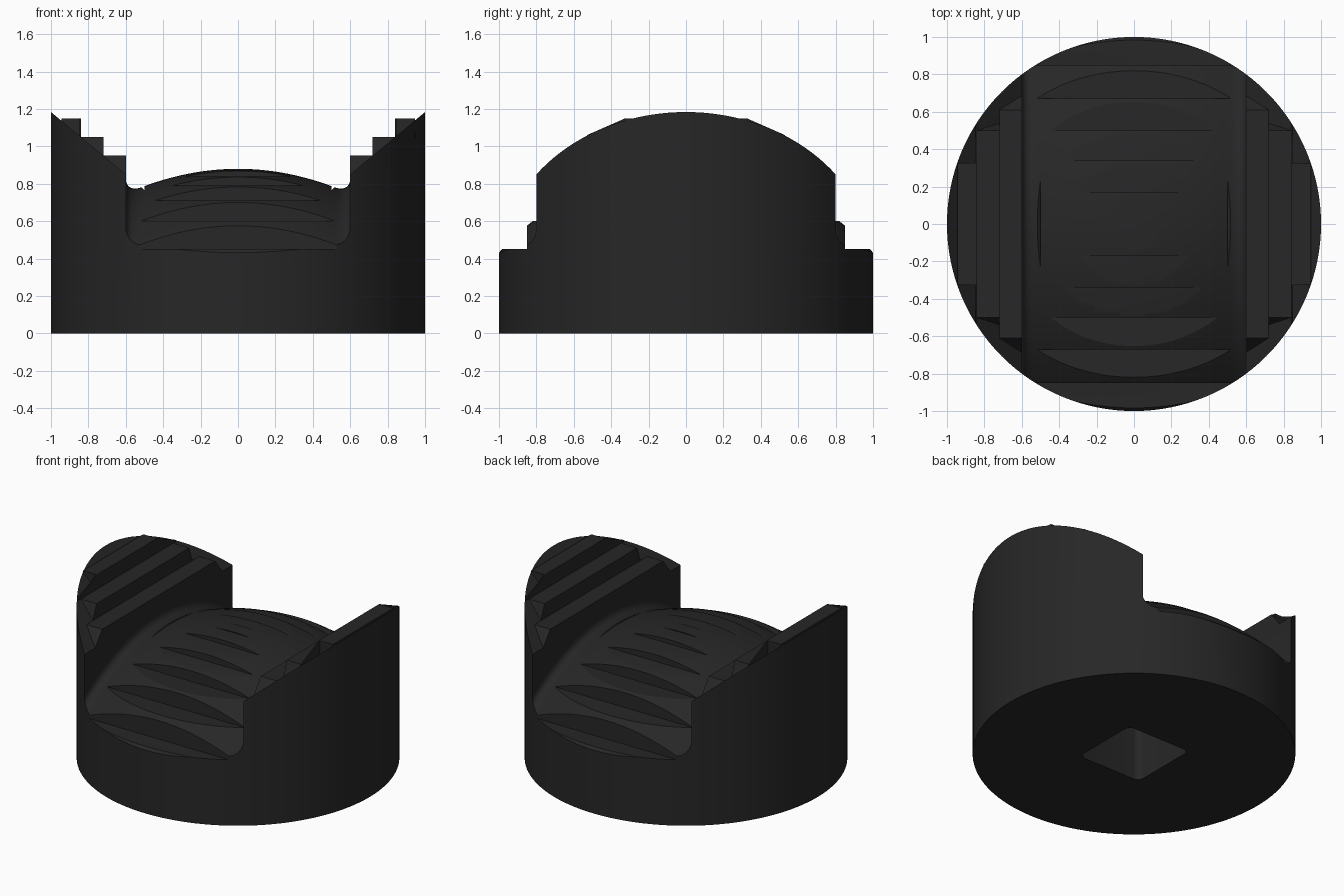
import bpy, bmesh, math

if "Cube" in bpy.data.objects:
    bpy.data.objects.remove(bpy.data.objects["Cube"])

mat = bpy.data.materials.new("matte_black")
mat.diffuse_color = (0.02, 0.02, 0.02, 1)
mat.use_nodes = True
mat.node_tree.nodes["Principled BSDF"].inputs["Base Color"].default_value = mat.diffuse_color


def make(name, bm):
    bmesh.ops.recalc_face_normals(bm, faces=bm.faces)
    me = bpy.data.meshes.new(name)
    bm.to_mesh(me)
    bm.free()
    ob = bpy.data.objects.new(name, me)
    bpy.context.collection.objects.link(ob)
    me.materials.append(mat)
    return ob


def prism(name, pts, axis, a, b):
    """Extrude a 2D profile from a to b: 'y' takes (x, z), 'x' takes (y, z), 'z' takes (x, y)."""
    place = {'x': lambda p, t: (t, p[0], p[1]),
             'y': lambda p, t: (p[0], t, p[1]),
             'z': lambda p, t: (p[0], p[1], t)}[axis]
    bm = bmesh.new()
    lo = [bm.verts.new(place(p, a)) for p in pts]
    hi = [bm.verts.new(place(p, b)) for p in pts]
    bm.faces.new(lo)
    bm.faces.new(hi)
    n = len(pts)
    for i in range(n):
        bm.faces.new((lo[i], lo[(i + 1) % n], hi[(i + 1) % n], hi[i]))
    return make(name, bm)


def cut(target, tool):
    m = target.modifiers.new("cut", 'BOOLEAN')
    m.operation = 'DIFFERENCE'
    m.solver = 'EXACT'
    m.object = tool
    bpy.context.view_layer.objects.active = target
    bpy.ops.object.modifier_apply(modifier=m.name)
    bpy.data.objects.remove(tool)


def arc(cx, cz, r, a0, a1, n=6):
    return [(cx + r * math.cos(math.radians(a0 + (a1 - a0) * i / n)),
             cz + r * math.sin(math.radians(a0 + (a1 - a0) * i / n))) for i in range(n + 1)]


# Round body
N = 128
body = prism("round_body", [(math.cos(2 * math.pi * i / N), math.sin(2 * math.pi * i / N))
                            for i in range(N)], 'z', 0, 1.3)

# Sloping tops of both side walls
for s in (-1, 1):
    cut(body, prism("wall_slope_cutter", [(s * 0.5, 0.767), (s * 1.1, 1.267), (s * 1.1, 2), (s * 0.5, 2)],
                    'y', -1.2, 1.2))


# Crowned channel floor with fillets against the walls
def crown(x, y):
    z = 0.88 - 0.37 * x * x - (1.34 - math.sqrt(1.34 ** 2 - y * y))
    t = max(0, abs(x) - 0.52)
    return z + 0.08 - math.sqrt(max(0, 0.08 ** 2 - t * t))


xs = [-0.52 + 1.04 * i / 24 for i in range(25)]
side = [0.52 + 0.08 * math.sin(math.radians(90 * i / 7)) for i in range(1, 8)]
xs = [-v for v in reversed(side)] + xs + side
ys = [-1.1 + 2.2 * j / 60 for j in range(61)]
bm = bmesh.new()
low = [[bm.verts.new((x, y, crown(x, y))) for x in xs] for y in ys]
top = [[bm.verts.new((x, y, 2)) for x in xs] for y in ys]
nx, ny = len(xs) - 1, len(ys) - 1
for g in (low, top):
    for j in range(ny):
        for i in range(nx):
            bm.faces.new((g[j][i], g[j][i + 1], g[j + 1][i + 1], g[j + 1][i]))
for j in range(ny):
    for i in (0, nx):
        bm.faces.new((low[j][i], low[j + 1][i], top[j + 1][i], top[j][i]))
for i in range(nx):
    for j in (0, ny):
        bm.faces.new((low[j][i], low[j][i + 1], top[j][i + 1], top[j][i]))
cut(body, make("channel_cutter", bm))

# Flat treads notched into the crown, front and back
for y, z in ((0.05, 0.873), (0.17, 0.84), (0.34, 0.79), (0.5, 0.71), (0.67, 0.6), (0.85, 0.45)):
    w, r = 0.5995, 0.085
    u = arc(-w + r, z + r, r, 180, 270) + arc(w - r, z + r, r, 270, 360) + [(w, 1.8), (-w, 1.8)]
    for s in (-1, 1):
        cut(body, prism("tread_cutter", u, 'y', s * y, s * 1.15))

# Square socket with rounded corners underneath
h, r = 0.24, 0.04
sq = []
for k, (cx, cy) in enumerate(((1, 1), (-1, 1), (-1, -1), (1, -1))):
    sq += arc(cx * (h - r), cy * (h - r), r, 90 * k, 90 * k + 90)
cut(body, prism("socket_cutter", sq, 'z', -0.2, 0.4))

# Wall steps with slanted ends: inner x, outer x, height, half length at top and bottom
steps = ((0.6, 0.72, 0.95, 0.61, 0.69), (0.72, 0.84, 1.05, 0.5, 0.54), (0.84, 0.945, 1.15, 0.325, 0.48))
parts = [body]
for label, s in (("left", -1), ("right", 1)):
    for n, (x0, x1, z, yt, yb) in enumerate(steps):
        zb = z - 0.105
        if n == 2:  # keep the highest step inside the round wall
            yb = 0.327
        parts.append(prism(f"{label}_wall_step_{n + 1}", [(-yb, zb), (yb, zb), (yt, z), (-yt, z)],
                           'x', s * x0, s * x1))
        if n == 2:  # tapered ends of the highest step
            for e in (-1, 1):
                parts.append(prism(f"{label}_step_end", [(e * 0.325, zb), (e * 0.53, zb), (e * 0.53, 1.06),
                                                         (e * 0.325, 1.15)], 'x', s * x0, s * (x0 + 0.007)))

# Smooth shading with sharp edges
bpy.ops.object.select_all(action='DESELECT')
for ob in parts:
    ob.select_set(True)
bpy.context.view_layer.objects.active = body
bpy.ops.object.shade_smooth_by_angle(angle=math.radians(25))
